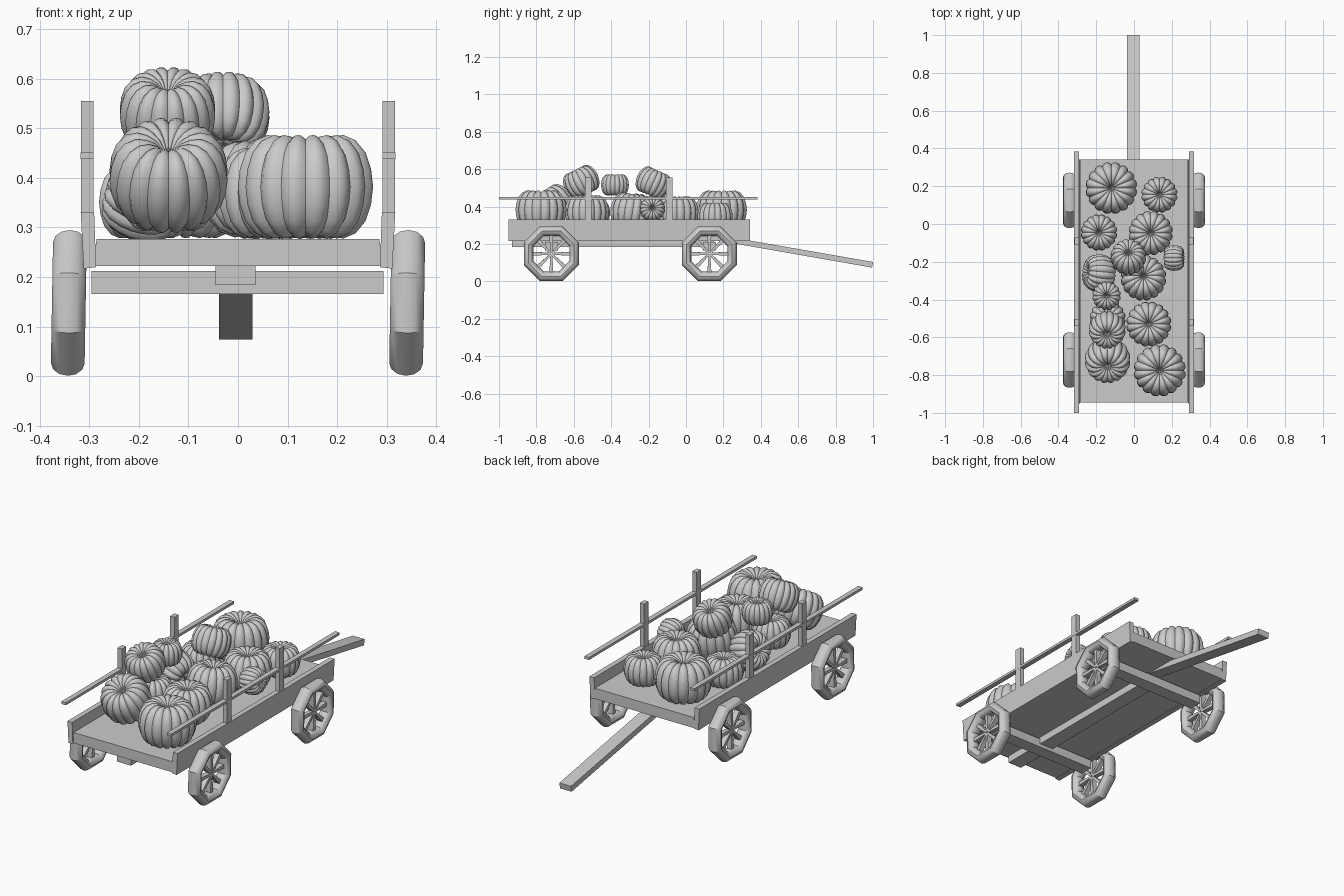
import bpy, bmesh, math
from mathutils import Matrix, Vector

if "Cube" in bpy.data.objects:
    bpy.data.objects.remove(bpy.data.objects["Cube"])


def make(name, bm, smooth=None):
    bmesh.ops.recalc_face_normals(bm, faces=bm.faces)
    me = bpy.data.meshes.new(name)
    bm.to_mesh(me)
    bm.free()
    ob = bpy.data.objects.new(name, me)
    bpy.context.collection.objects.link(ob)
    if smooth:
        bpy.ops.object.select_all(action='DESELECT')
        ob.select_set(True)
        bpy.context.view_layer.objects.active = ob
        bpy.ops.object.shade_smooth_by_angle(angle=math.radians(smooth))
    return ob


def prism(bm, section, a, b, place):
    """Extrude a 2D section from a to b; place(u, v, w) gives the 3D point."""
    r0 = [bm.verts.new(place(u, v, a)) for u, v in section]
    r1 = [bm.verts.new(place(u, v, b)) for u, v in section]
    bm.faces.new(r0)
    bm.faces.new(r1[::-1])
    n = len(section)
    for i in range(n):
        bm.faces.new((r0[i], r0[(i + 1) % n], r1[(i + 1) % n], r1[i]))


def along_y(name, section, y0, y1):
    bm = bmesh.new()
    prism(bm, section, y0, y1, lambda u, v, w: (u, w, v))
    return make(name, bm)


def rect(x0, x1, z0, z1):
    return [(x0, z0), (x1, z0), (x1, z1), (x0, z1)]


# cart bed, centre beam and axles
along_y("bed_floor", [(-.293, .222), (.293, .222), (.285, .277), (-.285, .277)], -.945, .342)
along_y("centre_beam", rect(-.045, .035, .184, .222), -.93, .15)
for label, y in (("rear", .125), ("front", -.72)):
    along_y(label + "_axle", rect(-.295, .293, .166, .212), y - .035, y + .035)

# sloping pull handle
bm = bmesh.new()
prism(bm, [(.13, .225), (.995, .074), (1.0, .104), (.13, .255)], -.038, .029,
      lambda u, v, w: (w, u, v))
make("pull_handle", bm)

# side boards, posts and rails
for side, s in (("left", -1), ("right", 1)):
    along_y(side + "_side_board",
            [(s * .286, .22), (s * .311, .217), (s * .317, .33), (s * .29, .33)], -.95, .342)
    for k, y in enumerate((-.522, -.09)):
        along_y(f"{side}_post_{k + 1}", rect(s * .291, s * .316, .32, .555), y - .018, y + .018)
    along_y(side + "_rail", rect(s * .291, s * .317, .438, .451), -1.0, .383)


# wheels: eight-sided tyre with tapered spokes
def wheel(name, x, y):
    bm = bmesh.new()
    N, M = 8, 12
    rings = []
    for i in range(N):
        a = (i + .5) * math.tau / N
        ring = []
        for j in range(M):
            b = j * math.tau / M
            r = .1315 + .0275 * math.cos(b)
            ring.append(bm.verts.new((.034 * math.sin(b), r * math.cos(a), r * math.sin(a))))
        rings.append(ring)
    for i in range(N):
        p, q = rings[i], rings[(i + 1) % N]
        for j in range(M):
            k = (j + 1) % M
            bm.faces.new((p[j], q[j], q[k], p[k]))
    for i in range(8):
        c, s = math.cos(i * math.tau / 8), math.sin(i * math.tau / 8)
        prism(bm, [(.005, -.005), (.105, -.011), (.105, .011), (.005, .005)], -.013, .013,
              lambda u, v, w: (w, u * c - v * s, u * s + v * c))
    ob = make(name, bm, 35)
    ob.matrix_world = Matrix.Translation((x, y, .148)) @ Matrix.Rotation(math.radians(1), 4, 'Y')


for side, s in (("left", -1), ("right", 1)):
    wheel("front_wheel_" + side, s * .341, -.72)
    wheel("rear_wheel_" + side, s * .341, .125)

# pumpkins: ribbed lathe, shared profile
PROFILE = [(.1, .66), (.22, .86), (.38, .97), (.56, 1), (.74, .9), (.89, .66), (.97, .34),
           (1, 0), (.97, -.34), (.89, -.66), (.74, -.9), (.56, -1), (.38, -.97), (.2, -.88)]
RIBS, SEG = 16, 4


def pumpkin(name, pos, r, axis):
    bm = bmesh.new()
    n = RIBS * SEG
    rows = []
    for pr, pz in PROFILE:
        row = []
        for i in range(n):
            a = i * math.tau / n
            bulge = .92 + .08 * abs(math.sin(a * RIBS / 2)) ** .6
            row.append(bm.verts.new((pr * r * bulge * math.cos(a), pr * r * bulge * math.sin(a),
                                     pz * r * .75 * bulge)))
        rows.append(row)
    for p, q in zip(rows, rows[1:]):
        for i in range(n):
            k = (i + 1) % n
            bm.faces.new((p[i], q[i], q[k], p[k]))
    for row, z in ((rows[0], .54), (rows[-1], -.8)):
        c = bm.verts.new((0, 0, z * r * .75))
        for i in range(n):
            bm.faces.new((c, row[i], row[(i + 1) % n]))
    ob = make(name, bm, 40)
    rot = Vector((0, 0, 1)).rotation_difference(Vector(axis).normalized())
    ob.matrix_world = Matrix.Translation(pos) @ rot.to_matrix().to_4x4()


UP = (0, 0, 1)
PILE = [
    ((-.12, .19, .382), .138, UP),
    ((.135, .155, .349), .096, UP),
    ((-.185, -.045, .351), .097, UP),
    ((.088, -.048, .366), .118, UP),
    ((-.03, -.175, .527), .095, (0, .45, 1)),
    ((.212, -.18, .388), .069, (1, 0, .1)),
    ((-.185, -.26, .37), .1, (-1, .1, .35)),
    ((.05, -.285, .376), .122, (0, .15, 1)),
    ((-.145, -.38, .516), .076, UP),
    ((-.14, -.5, .365), .096, UP),
    ((-.142, -.56, .532), .098, (0, -.5, 1)),
    ((.078, -.53, .37), .12, UP),
    ((-.14, -.72, .405), .121, (0, -.62, 1)),
    ((.136, -.775, .382), .139, UP),
]
for i, (pos, r, axis) in enumerate(PILE):
    pumpkin(f"pumpkin_{i + 1:02d}", pos, r, axis)
